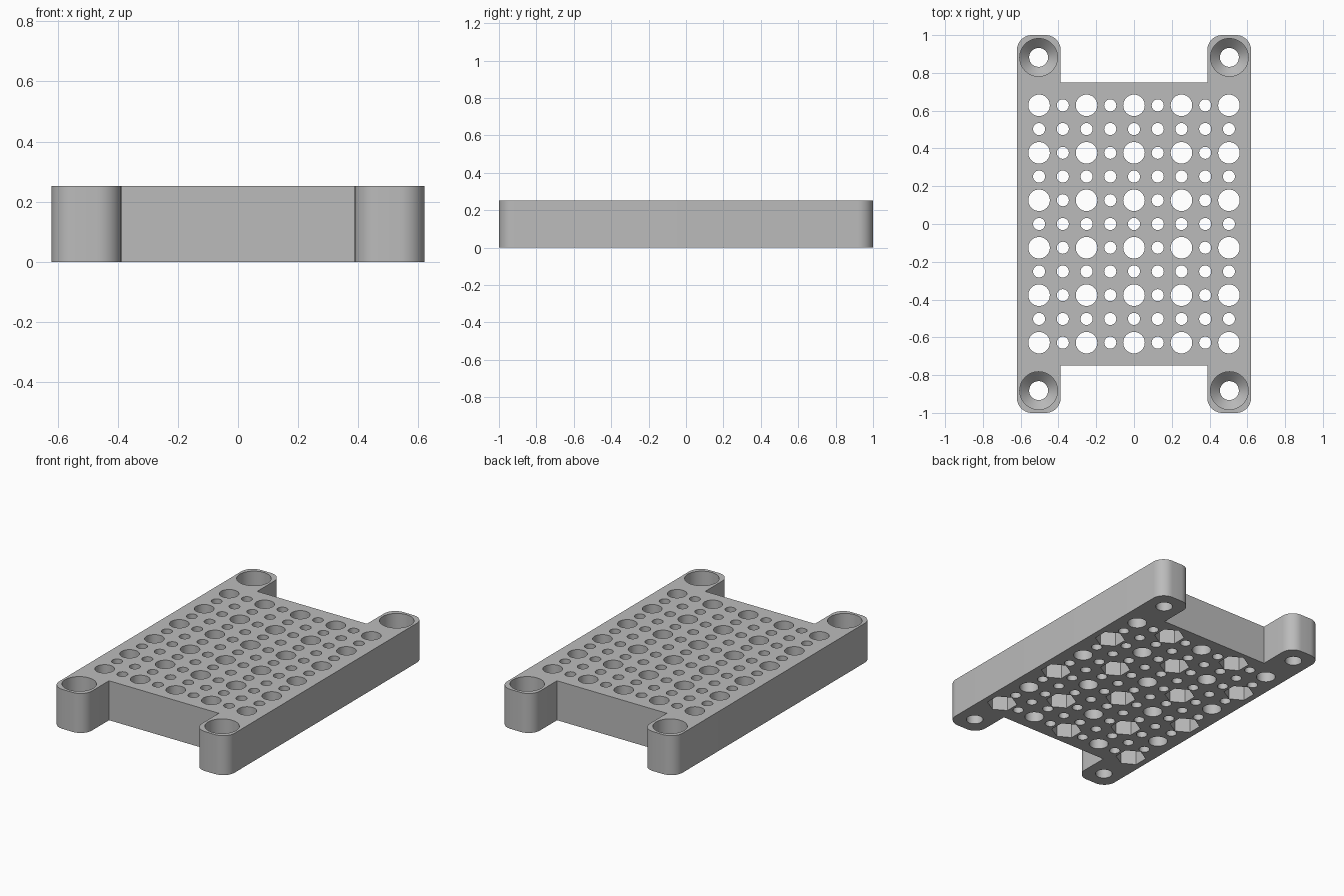
import bpy
import bmesh
from math import pi, sin, cos

cube = bpy.data.objects.get("Cube")
if cube:
    bpy.data.objects.remove(cube, do_unlink=True)

# Main sizes
HEIGHT = 0.252
PITCH = 0.2513
HALF_W, HALF_L = 0.62, 1.0
ARM_INNER, BODY_L = 0.388, 0.748
CORNER = 0.08

grey = bpy.data.materials.new("plain grey")
grey.use_nodes = True
grey.diffuse_color = (0.5, 0.5, 0.5, 1)
grey.node_tree.nodes["Principled BSDF"].inputs["Base Color"].default_value = (0.5, 0.5, 0.5, 1)


def make_object(name, bm):
    bmesh.ops.recalc_face_normals(bm, faces=bm.faces)
    mesh = bpy.data.meshes.new(name)
    bm.to_mesh(mesh)
    bm.free()
    obj = bpy.data.objects.new(name, mesh)
    bpy.context.collection.objects.link(obj)
    return obj


def corner_arc(cx, cy, start, steps=10):
    """Quarter circle, counter-clockwise from the start angle."""
    return [(cx + CORNER * cos(start + pi / 2 * i / steps),
             cy + CORNER * sin(start + pi / 2 * i / steps)) for i in range(steps + 1)]


def add_turned(bm, x, y, rings, segments, phase=0.0):
    """Closed turned solid from (z, radius) rings."""
    loops = []
    for z, r in rings:
        loops.append([bm.verts.new((x + r * cos(phase + 2 * pi * i / segments),
                                    y + r * sin(phase + 2 * pi * i / segments), z))
                      for i in range(segments)])
    for low, high in zip(loops, loops[1:]):
        for i in range(segments):
            j = (i + 1) % segments
            bm.faces.new((low[i], low[j], high[j], high[i]))
    bm.faces.new(loops[0][::-1])
    bm.faces.new(loops[-1])


# Plate outline: rounded arm on the +x +y side, mirrored to all four corners
quarter = ([*corner_arc(HALF_W - CORNER, HALF_L - CORNER, 0),
            *corner_arc(ARM_INNER + CORNER, HALF_L - CORNER, pi / 2),
            (ARM_INNER, BODY_L)])
upper = quarter + [(-x, y) for x, y in reversed(quarter)]
outline = upper + [(-x, -y) for x, y in upper]

bm = bmesh.new()
base = bm.faces.new([bm.verts.new((x, y, 0)) for x, y in outline])
wall = bmesh.ops.extrude_face_region(bm, geom=[base])
bmesh.ops.translate(bm, vec=(0, 0, HEIGHT),
                    verts=[v for v in wall["geom"] if isinstance(v, bmesh.types.BMVert)])
plate = make_object("perforated_plate", bm)
plate.data.materials.append(grey)

# Through holes on a half-pitch lattice, large ones at every second point
holes = bmesh.new()
pockets = bmesh.new()
LOW, HIGH = -0.1, HEIGHT + 0.1
for col in range(9):
    for row in range(11):
        x, y = (col - 4) * PITCH / 2, (row - 5) * PITCH / 2
        large = col % 2 == 0 and row % 2 == 0
        radius = 0.057 if large else 0.032
        add_turned(holes, x, y, [(LOW, radius), (HIGH, radius)], 40 if large else 28)
        # Hexagonal nut pockets under alternate large holes
        if large and (col // 2 + row // 2) % 2 == 0:
            add_turned(pockets, x, y, [(LOW, 0.09), (0.125, 0.09)], 6, pi / 2)

# Countersunk screw holes in the arms
for x in (-0.505, 0.505):
    for y in (-0.882, 0.882):
        add_turned(holes, x, y, [(LOW, 0.05), (0.07, 0.05), (0.12, 0.1), (HIGH, 0.1)], 48)

# Cut everything out of the plate
bpy.context.view_layer.objects.active = plate
plate.select_set(True)
for name, cutter_bm in (("hole_cutter", holes), ("pocket_cutter", pockets)):
    cutter = make_object(name, cutter_bm)
    cutter.hide_render = True
    mod = plate.modifiers.new(name, 'BOOLEAN')
    mod.operation = 'DIFFERENCE'
    mod.solver = 'EXACT'
    mod.object = cutter
    bpy.ops.object.modifier_apply(modifier=mod.name)
    bpy.data.objects.remove(cutter, do_unlink=True)

bpy.ops.object.shade_smooth_by_angle(angle=pi / 6)
